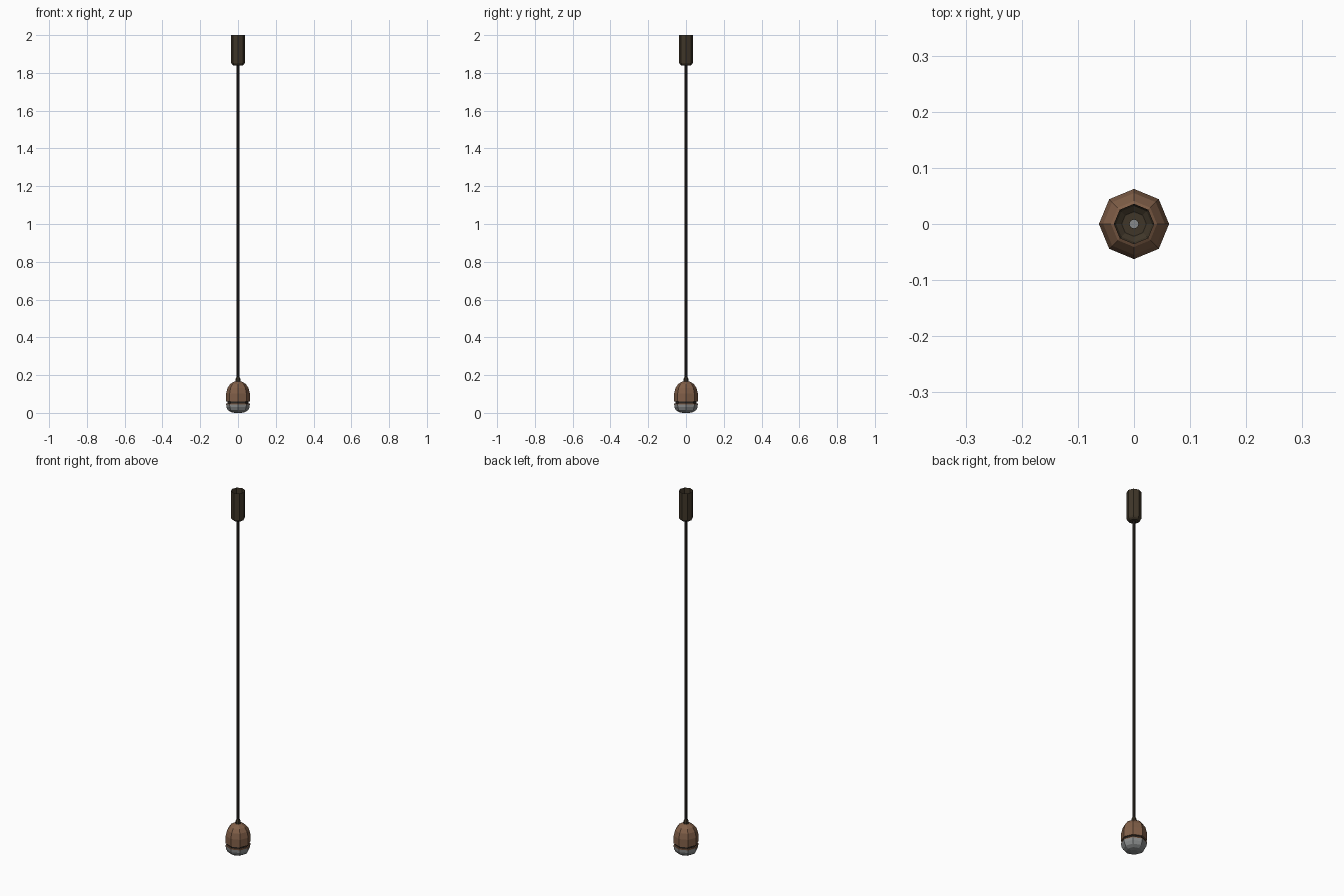
import bpy, bmesh, math

if "Cube" in bpy.data.objects:
    bpy.data.objects.remove(bpy.data.objects["Cube"])

SIDES = 8

def material(name, rgb):
    m = bpy.data.materials.new(name)
    m.diffuse_color = (*rgb, 1)
    m.use_nodes = True
    m.node_tree.nodes["Principled BSDF"].inputs["Base Color"].default_value = m.diffuse_color
    return m

copper = material("brown copper", (0.22, 0.115, 0.065))
bronze = material("dark bronze", (0.05, 0.037, 0.022))
black = material("cord black", (0.022, 0.018, 0.015))
glass = material("grey glass", (0.25, 0.26, 0.26))

def lathe(name, profile, mat, cap_end=False):
    """Spin an open (radius, z) profile into an eight-sided shell, top to bottom."""
    bm = bmesh.new()
    rings = [[bm.verts.new((r * math.cos(2 * math.pi * i / SIDES),
                            r * math.sin(2 * math.pi * i / SIDES), z))
              for i in range(SIDES)] for r, z in profile]
    for a, b in zip(rings, rings[1:]):
        for i in range(SIDES):
            j = (i + 1) % SIDES
            bm.faces.new((a[i], b[i], b[j], a[j]))
    if cap_end:
        bm.faces.new(rings[-1][::-1])
    me = bpy.data.meshes.new(name)
    bm.to_mesh(me)
    bm.free()
    me.materials.append(mat)
    ob = bpy.data.objects.new(name, me)
    bpy.context.collection.objects.link(ob)
    return ob

# Ceiling cup, open at the top
lathe("ceiling_cup", [(0.036, 2.0), (0.036, 1.853), (0.032, 1.845),
                      (0.022, 1.838), (0.008, 1.838)], bronze)
# Hanging cord, an open tube
lathe("cord", [(0.008, 1.84), (0.008, 0.18)], black)
# Collar where the cord meets the shade
lathe("cord_collar", [(0.008, 0.19), (0.012, 0.182), (0.014, 0.163)], bronze)
# Domed shade
lathe("shade", [(0.012, 0.167), (0.022, 0.165), (0.041, 0.153), (0.055, 0.133),
                (0.0625, 0.103), (0.0625, 0.061), (0.056, 0.061)], copper)
# Recessed groove
lathe("groove", [(0.056, 0.063), (0.056, 0.049)], black)
# Lower rim
lathe("rim", [(0.056, 0.051), (0.0625, 0.051), (0.0625, 0.045)], copper)
# Rounded glass lens
lathe("lens", [(0.0625, 0.045), (0.061, 0.03), (0.053, 0.014),
               (0.037, 0.004), (0.018, 0.0)], glass, cap_end=True)
